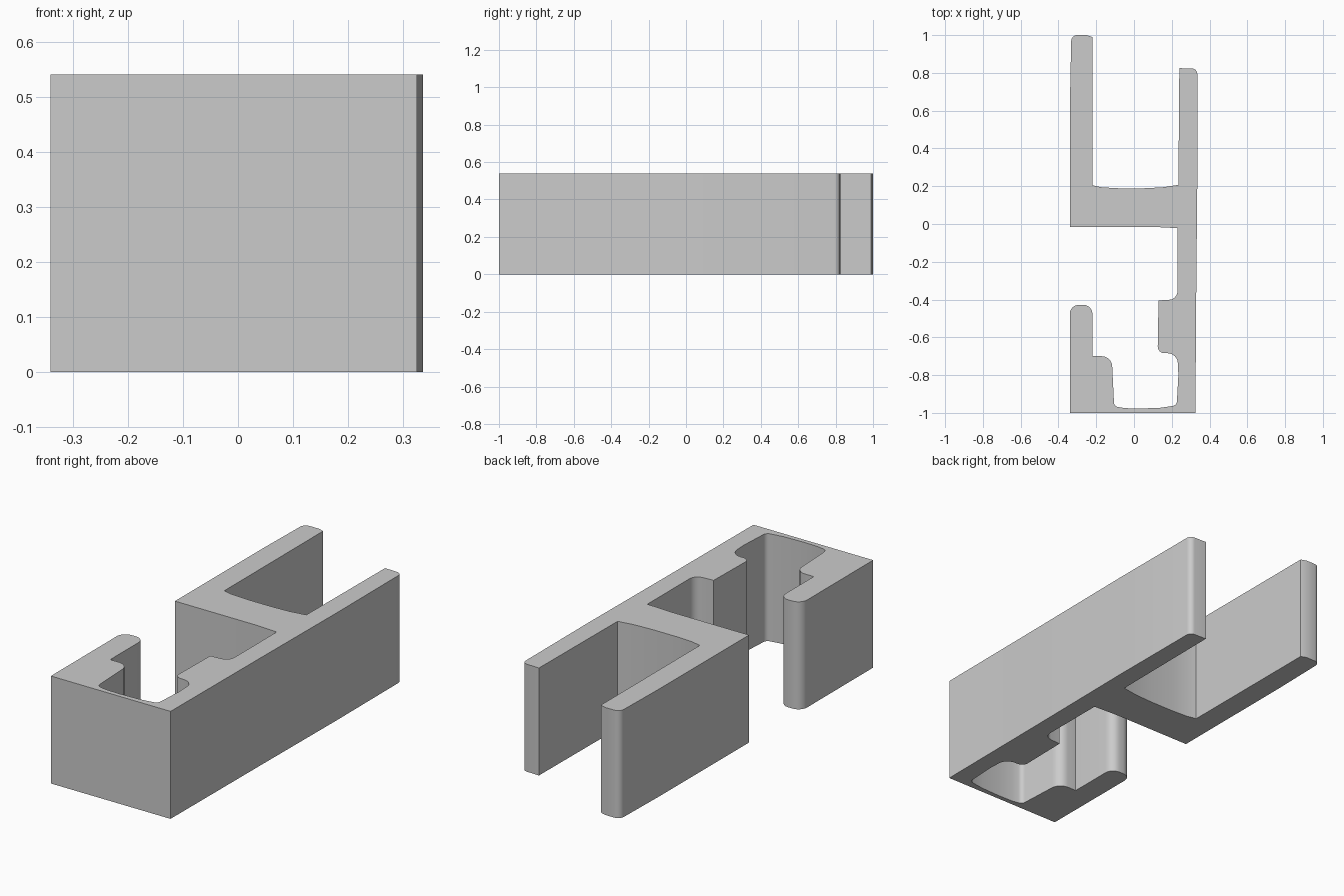
import bpy, bmesh, math
from mathutils import Vector

if "Cube" in bpy.data.objects:
    bpy.data.objects.remove(bpy.data.objects["Cube"])

HEIGHT = 0.54

# Cross-section corners: x, y, fillet radius (counter-clockwise)
PROFILE = [
    # base and right wall
    (-0.34, -1.0, 0), (0.325, -1.0, 0), (0.33, -0.3, 0), (0.336, 0.3, 0),
    (0.335, 0.822, 0.028), (0.24, 0.825, 0),
    # upper channel with a slightly dished floor
    (0.235, 0.207, 0), (0.15, 0.194, 0), (0.05, 0.189, 0), (-0.08, 0.189, 0),
    (-0.17, 0.194, 0), (-0.22, 0.205, 0),
    # upper left wall
    (-0.22, 0.99, 0), (-0.25, 1.0, 0), (-0.332, 1.0, 0.032), (-0.338, 0.7, 0),
    (-0.34, -0.015, 0), (0.1, -0.015, 0), (0.23, -0.022, 0),
    # right inner wall with ledge
    (0.23, -0.398, 0.045), (0.13, -0.405, 0), (0.125, -0.683, 0.035),
    (0.23, -0.685, 0.055), (0.235, -0.8, 0),
    # lower channel floor
    (0.226, -0.96, 0.025), (0.14, -0.973, 0), (0.03, -0.977, 0),
    (-0.05, -0.975, 0), (-0.105, -0.965, 0.025),
    # stepped lower left wall with rounded tip
    (-0.118, -0.7, 0.055), (-0.22, -0.7, 0),
    (-0.22, -0.428, 0.048), (-0.34, -0.428, 0.048),
]


def rounded(points, steps=6):
    """Replace each corner that has a radius with a smooth curve."""
    out = []
    for i, (x, y, r) in enumerate(points):
        p = Vector((x, y))
        if r == 0:
            out.append(p)
            continue
        a = Vector(points[i - 1][:2]) - p
        b = Vector(points[(i + 1) % len(points)][:2]) - p
        half = a.angle(b) / 2
        dist = r / math.tan(half)
        start, end = p + a.normalized() * dist, p + b.normalized() * dist
        centre = p + (a.normalized() + b.normalized()).normalized() * (r / math.sin(half))
        u, v = start - centre, end - centre
        turn = u.angle(v)
        for k in range(steps + 1):
            t = k / steps
            w = (u * math.sin((1 - t) * turn) + v * math.sin(t * turn)) / math.sin(turn)
            out.append(centre + w)
    return out


# Extrude the profile into the rail section
bm = bmesh.new()
face = bm.faces.new([bm.verts.new((p.x, p.y, 0)) for p in rounded(PROFILE)])
top = bmesh.ops.extrude_face_region(bm, geom=[face], use_keep_orig=True)
bmesh.ops.translate(bm, vec=(0, 0, HEIGHT),
                    verts=[g for g in top["geom"] if isinstance(g, bmesh.types.BMVert)])
bmesh.ops.recalc_face_normals(bm, faces=bm.faces)
mesh = bpy.data.meshes.new("rail_profile")
bm.to_mesh(mesh)
bm.free()

rail = bpy.data.objects.new("rail_profile", mesh)
bpy.context.collection.objects.link(rail)
bpy.context.view_layer.objects.active = rail
rail.select_set(True)
bpy.ops.object.shade_smooth_by_angle(angle=math.radians(30))
